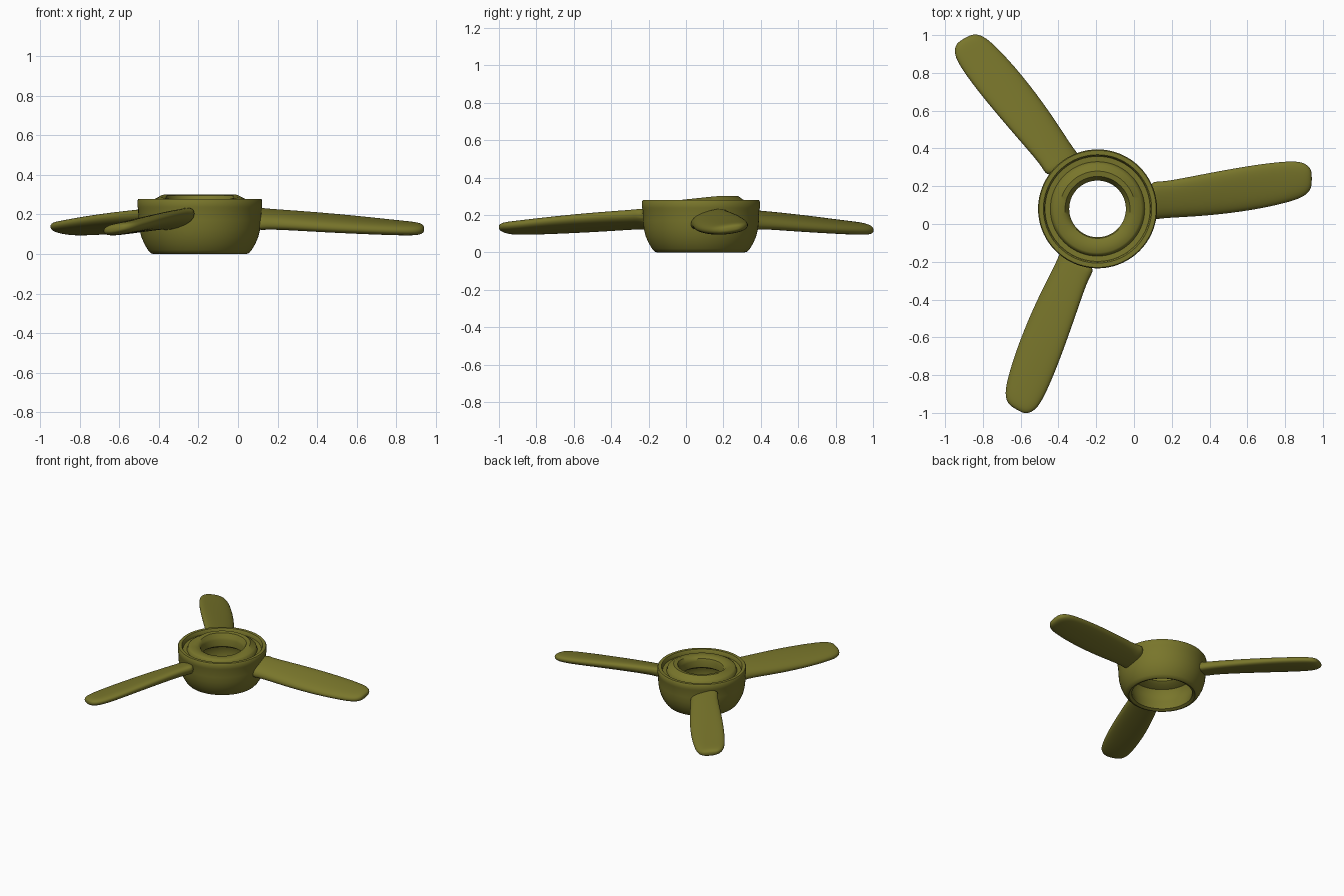
import bpy, bmesh, math
from mathutils import Matrix, Vector

cube = bpy.data.objects.get("Cube")
if cube:
    bpy.data.objects.remove(cube, do_unlink=True)

CENTRE = Vector((-0.193, 0.08, 0))
OLIVE = (0.19, 0.18, 0.024, 1)

olive = bpy.data.materials.new("olive")
olive.use_nodes = True
olive.diffuse_color = OLIVE
olive.node_tree.nodes["Principled BSDF"].inputs["Base Color"].default_value = OLIVE


def loft(name, rings, wrap=False, subsurf=0, angle=40):
    """Skin a list of closed rings; wrap joins last to first, otherwise cap both ends."""
    bm = bmesh.new()
    loops = [[bm.verts.new(p) for p in ring] for ring in rings]
    n = len(loops[0])
    pairs = list(zip(loops, loops[1:]))
    if wrap:
        pairs.append((loops[-1], loops[0]))
    for a, b in pairs:
        for i in range(n):
            j = (i + 1) % n
            bm.faces.new((a[i], a[j], b[j], b[i]))
    if not wrap:
        bm.faces.new(loops[0])
        bm.faces.new(loops[-1])
    bmesh.ops.recalc_face_normals(bm, faces=bm.faces)
    mesh = bpy.data.meshes.new(name)
    bm.to_mesh(mesh)
    bm.free()
    mesh.materials.append(olive)
    obj = bpy.data.objects.new(name, mesh)
    bpy.context.collection.objects.link(obj)
    obj.location = CENTRE
    if subsurf:
        mod = obj.modifiers.new("smooth", 'SUBSURF')
        mod.levels = mod.render_levels = subsurf
    bpy.ops.object.select_all(action='DESELECT')
    obj.select_set(True)
    bpy.context.view_layer.objects.active = obj
    bpy.ops.object.shade_smooth_by_angle(angle=math.radians(angle))
    return obj


# Hub: hollow bowl with a rim, a groove and a broad inner collar (radius, height)
profile = [(0.235, 0), (0.248, 0.004), (0.262, 0.02), (0.28, 0.05), (0.295, 0.085),
           (0.305, 0.125), (0.31, 0.17), (0.312, 0.228), (0.315, 0.238), (0.315, 0.272),
           (0.31, 0.279), (0.287, 0.279), (0.282, 0.272), (0.278, 0.25), (0.25, 0.248),
           (0.243, 0.27), (0.232, 0.277), (0.2, 0.279), (0.172, 0.275), (0.156, 0.266),
           (0.15, 0.25), (0.15, 0.2), (0.17, 0.185), (0.22, 0.17), (0.235, 0.13),
           (0.23, 0.08), (0.215, 0.03), (0.215, 0.01)]
STEPS = 72
rings = []
for r, z in profile:
    ring = []
    for k in range(STEPS):
        t = math.tau * k / STEPS
        # The collar swells slightly towards the back
        lift = 0.0
        if 0.16 < r < 0.225 and z > 0.26:
            lift = 0.021 * min(1, max(0, 0.6 + math.sin(t)))
        ring.append((r * math.cos(t), r * math.sin(t), z + lift))
    rings.append(ring)
loft("hub", rings, wrap=True)

# Blade stations: distance, trailing edge, leading edge, mid height, thickness, pitch
stations = [(0.27, -0.065, 0.15, 0.178, 0.1, 16),
            (0.33, -0.052, 0.144, 0.177, 0.088, 15),
            (0.42, -0.047, 0.158, 0.173, 0.084, 14),
            (0.6, -0.037, 0.194, 0.161, 0.08, 13),
            (0.8, -0.012, 0.23, 0.147, 0.074, 11),
            (0.95, 0.018, 0.25, 0.136, 0.069, 9),
            (1.045, 0.044, 0.255, 0.13, 0.065, 8),
            (1.09, 0.064, 0.246, 0.128, 0.06, 8),
            (1.12, 0.088, 0.226, 0.127, 0.05, 8),
            (1.135, 0.122, 0.198, 0.127, 0.025, 8)]
SIDES = 16


def section(u, lo, hi, mid, thick, pitch):
    """Rounded flat cross-section, tilted about the blade's length."""
    points = []
    slope = math.tan(math.radians(pitch))
    for k in range(SIDES):
        t = math.tau * k / SIDES
        c, s = math.cos(t), math.sin(t)
        v = math.copysign(abs(c) ** 0.8, c) * (hi - lo) / 2
        w = math.copysign(abs(s) ** 0.8, s) * thick / 2
        points.append(Vector((u, (lo + hi) / 2 + v, mid + w + v * slope)))
    return points


blade_rings = [section(*s) for s in stations]
for number, name in enumerate(("left_blade", "back_blade", "front_blade")):
    turn = Matrix.Rotation(math.radians(120 * number), 3, 'Z')
    loft(name, [[turn @ p for p in ring] for ring in blade_rings], subsurf=2, angle=60)
